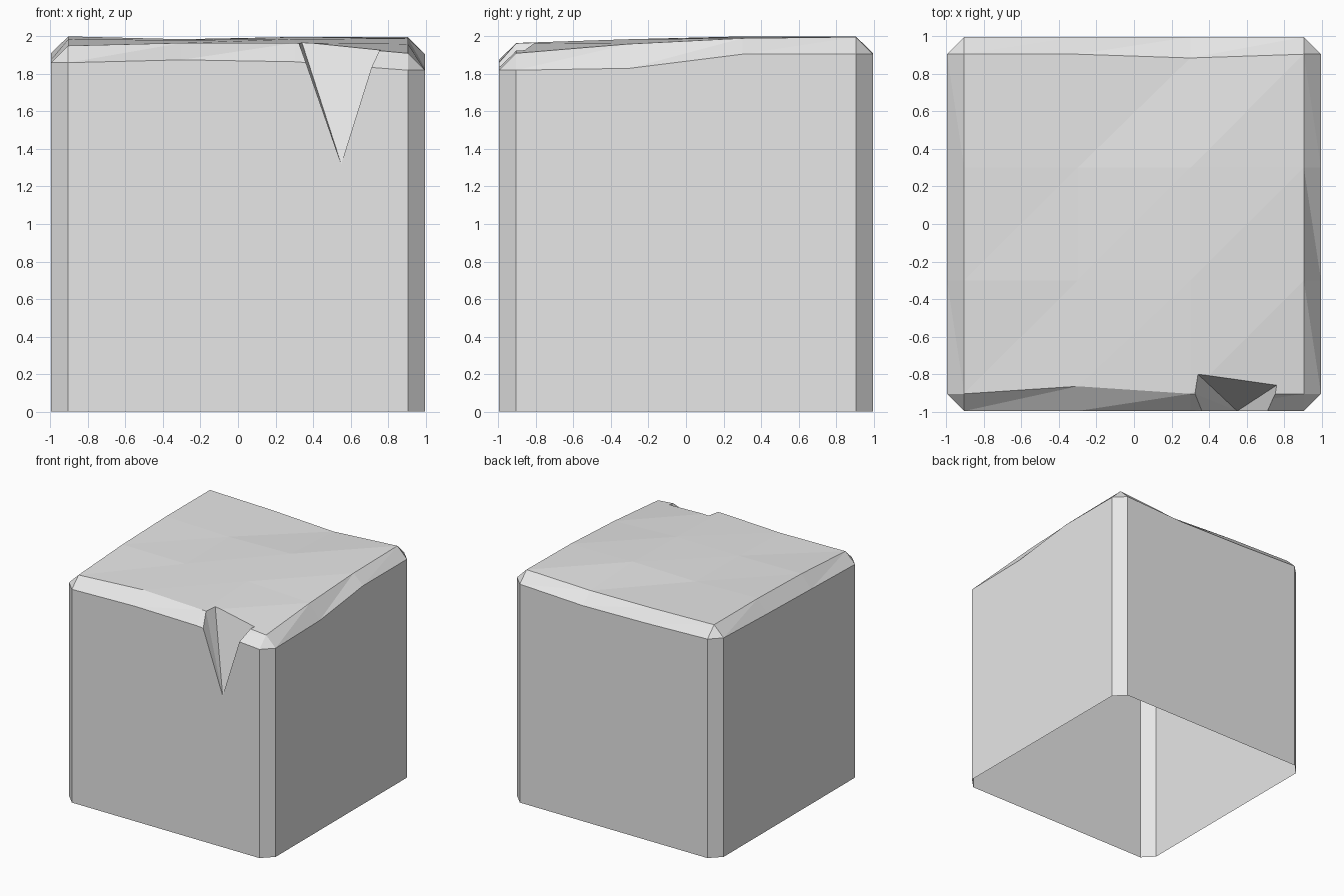
import bpy
import bmesh
from mathutils import Vector, Matrix
from math import pi

cube = bpy.data.objects.get("Cube")
if cube:
    bpy.data.objects.remove(cube)

STEPS = (-0.905, -0.3, 0.3, 0.905)   # grid lines shared by the top and the walls
WALL = 0.997

# Top heights, rows from front to back
TOP_Z = ((1.95, 1.965, 1.965, 1.91),
         (1.985, 1.98, 1.985, 1.96),
         (2.0, 1.985, 1.997, 1.99),
         (2.0, 1.985, 1.968, 1.997))
# Wall heights, counter-clockwise: front, right, back, left
RIM_Z = ((1.86, 1.875, 1.865, 1.82),
         (1.82, 1.83, 1.905, 1.905),
         (1.905, 1.88, 1.89, 1.91),
         (1.91, 1.89, 1.875, 1.86))


def make_object(name, bm):
    bmesh.ops.recalc_face_normals(bm, faces=bm.faces)
    mesh = bpy.data.meshes.new(name)
    bm.to_mesh(mesh)
    bm.free()
    obj = bpy.data.objects.new(name, mesh)
    bpy.context.collection.objects.link(obj)
    return obj


def split_quad(bm, a, b, c, d):
    bm.faces.new((a, b, c))
    bm.faces.new((a, c, d))


stone = bpy.data.materials.new("light_grey_stone")
stone.use_nodes = True
grey = (0.8, 0.8, 0.8, 1)
stone.diffuse_color = grey
stone.node_tree.nodes["Principled BSDF"].inputs["Base Color"].default_value = grey

# Uneven top surface
bm = bmesh.new()
top = [[bm.verts.new((x, y, z)) for x, z in zip(STEPS, row)]
       for y, row in zip(STEPS, TOP_Z)]
top[0][1].co.y = -0.865
top[3][2].co.y = 0.885
for j in range(3):
    for i in range(3):
        split_quad(bm, top[j][i], top[j][i + 1], top[j + 1][i + 1], top[j + 1][i])

# Four walls with a worn bevel up to the top
borders = (top[0], [r[3] for r in top], top[3][::-1], [r[0] for r in top][::-1])
rims, feet = [], []
for k, heights in enumerate(RIM_Z):
    turn = Matrix.Rotation(k * pi / 2, 3, 'Z')
    rim = [bm.verts.new(turn @ Vector((t, -WALL, z))) for t, z in zip(STEPS, heights)]
    foot = [bm.verts.new(turn @ Vector((t, -WALL, 0))) for t in (STEPS[0], STEPS[3])]
    bm.faces.new(foot + rim[::-1])
    for i in range(3):
        split_quad(bm, rim[i], rim[i + 1], borders[k][i + 1], borders[k][i])
    rims.append(rim)
    feet.append(foot)

# Chamfered vertical corners
for k in range(4):
    n = (k + 1) % 4
    bm.faces.new((feet[k][1], feet[n][0], rims[n][0], rims[k][3]))
    bm.faces.new((rims[k][3], rims[n][0], borders[k][3]))
bm.faces.new([v for foot in feet for v in foot])
block = make_object("stone_block", bm)
block.data.materials.append(stone)

# Wedge that chips the front edge
tip = Vector((0.55, -WALL, 1.32))
back_l, back_r = Vector((0.34, -0.8, 1.97)), Vector((0.76, -0.86, 1.925))
edge_l, wall_l = Vector((0.325, -0.905, 1.963)), Vector((0.36, -WALL, 1.865))
wall_r = Vector((0.71, -WALL, 1.83))
out_r = wall_r + (wall_r - back_r) * 0.5
out_l = wall_l + (wall_l - edge_l) * 0.5
bm = bmesh.new()
apex = bm.verts.new(tip)
ring = [bm.verts.new(tip + (p - tip) * 1.5)
        for p in (back_l, back_r, out_r, out_l, edge_l)]
for i in range(5):
    bm.faces.new((apex, ring[i], ring[(i + 1) % 5]))
for i in range(1, 4):
    bm.faces.new((ring[0], ring[i], ring[i + 1]))
cutter = make_object("chip_cutter", bm)
cutter.hide_render = True
cutter.data.materials.append(stone)

chip = block.modifiers.new("chip", 'BOOLEAN')
chip.operation = 'DIFFERENCE'
chip.solver = 'EXACT'
chip.object = cutter
bpy.context.view_layer.objects.active = block
block.select_set(True)
bpy.ops.object.modifier_apply(modifier=chip.name)
bpy.data.objects.remove(cutter)

# Open underside
bm = bmesh.new()
bm.from_mesh(block.data)
under = [f for f in bm.faces if f.calc_center_median().z < 0.01]
bmesh.ops.delete(bm, geom=under, context='FACES_ONLY')
bm.to_mesh(block.data)
bm.free()
